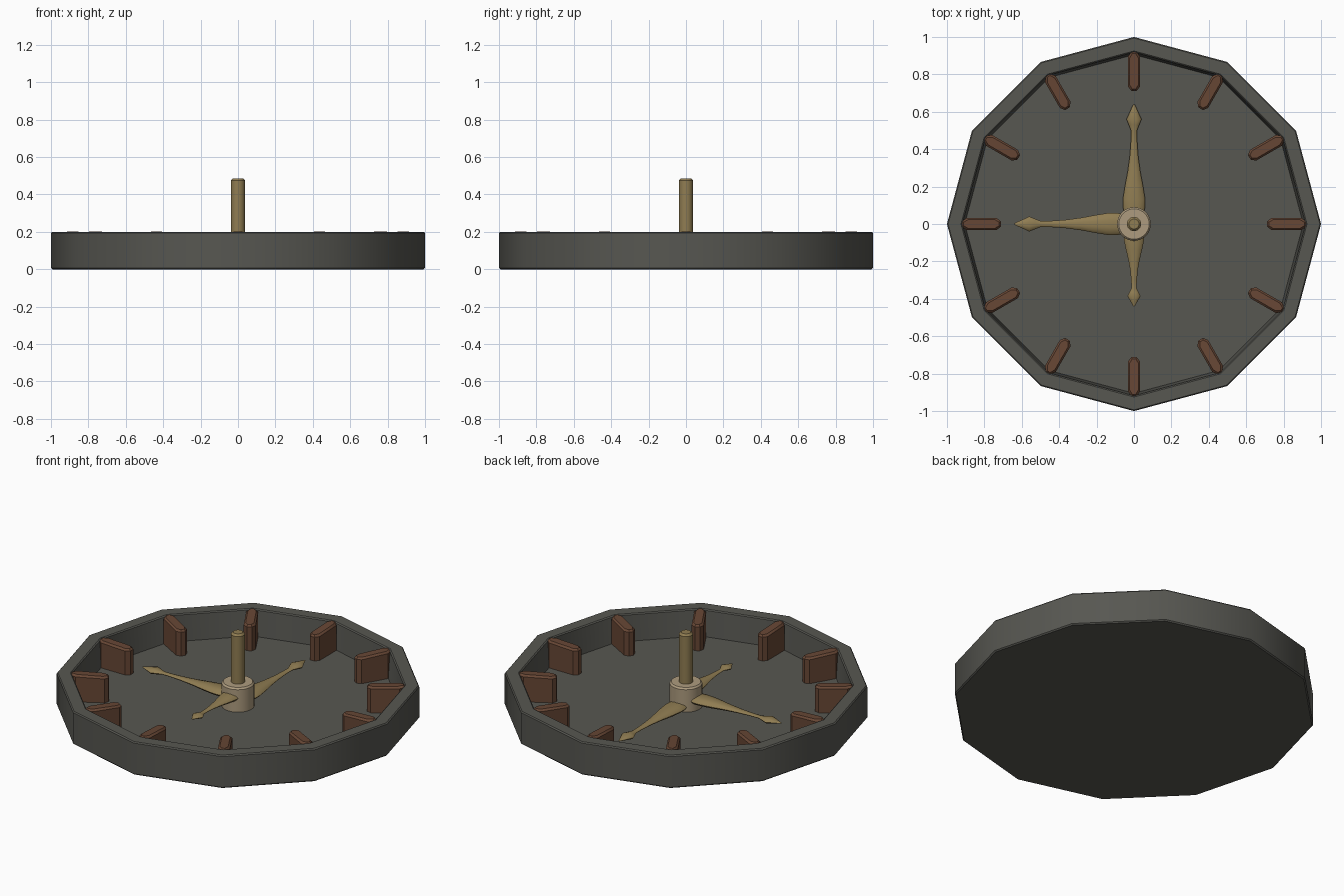
import bpy, bmesh, math
from mathutils import Matrix

if "Cube" in bpy.data.objects:
    bpy.data.objects.remove(bpy.data.objects["Cube"])


def material(name, rgb):
    m = bpy.data.materials.new(name)
    m.diffuse_color = (*rgb, 1)
    m.use_nodes = True
    m.node_tree.nodes["Principled BSDF"].inputs["Base Color"].default_value = m.diffuse_color
    return m


GREY = material("dark_grey", (0.095, 0.095, 0.083))
BROWN = material("brown", (0.135, 0.062, 0.035))
BRASS = material("brass", (0.28, 0.205, 0.085))
TAN = material("pale_tan", (0.42, 0.33, 0.21))


def finish(bm, name, mat, angle=35):
    bmesh.ops.recalc_face_normals(bm, faces=bm.faces)
    mesh = bpy.data.meshes.new(name)
    bm.to_mesh(mesh)
    bm.free()
    mesh.materials.append(mat)
    ob = bpy.data.objects.new(name, mesh)
    bpy.context.collection.objects.link(ob)
    bpy.ops.object.select_all(action='DESELECT')
    ob.select_set(True)
    bpy.context.view_layer.objects.active = ob
    bpy.ops.object.shade_smooth_by_angle(angle=math.radians(angle))
    return ob


def lathe(name, profile, sides, mat):
    """Revolve (radius, z) points about z; radius 0 closes to a point."""
    bm = bmesh.new()
    rings = []
    for r, z in profile:
        if r == 0:
            rings.append([bm.verts.new((0, 0, z))] * sides)
        else:
            rings.append([bm.verts.new((r * math.cos(math.tau * i / sides),
                                        r * math.sin(math.tau * i / sides), z))
                          for i in range(sides)])
    for a, b in zip(rings, rings[1:]):
        for i in range(sides):
            j = (i + 1) % sides
            bm.faces.new(list(dict.fromkeys((a[i], a[j], b[j], b[i]))))
    return finish(bm, name, mat)


# Twelve-sided dish with a raised rim
lathe("dish", [(0, 0), (0.993, 0), (1, 0.007), (1, 0.193), (0.994, 0.2),
               (0.925, 0.2), (0.918, 0.194), (0.905, 0.04), (0, 0.04)], 12, GREY)

# Central hub and pin
lathe("hub", [(0, 0.03), (0.09, 0.03), (0.09, 0.176), (0.081, 0.186), (0, 0.186)], 32, TAN)
lathe("pin", [(0, 0.15), (0.038, 0.15), (0.038, 0.474), (0.027, 0.486), (0, 0.486)], 24, BRASS)


def hour_marker(index):
    """Upright fin with chamfered ends, its top rising slightly outward."""
    bm = bmesh.new()
    outline = [(0.712, -0.014), (0.735, -0.033), (0.895, -0.033), (0.922, -0.012),
               (0.922, 0.012), (0.895, 0.033), (0.735, 0.033), (0.712, 0.014)]

    def ring(inset, z):
        return [bm.verts.new((0.817 + (x - 0.817) * (1 - inset / 0.105),
                              y * (1 - inset / 0.033),
                              z + (0.04 * (x - 0.817) if z > 0.1 else 0)))
                for x, y in outline]
    rings = [ring(0, 0.035), ring(0, 0.188), ring(0.010, 0.199)]
    for a, b in zip(rings, rings[1:]):
        for i in range(8):
            j = (i + 1) % 8
            bm.faces.new((a[i], a[j], b[j], b[i]))
    bm.faces.new(rings[0])
    bm.faces.new(rings[-1])
    bm.transform(Matrix.Rotation(math.tau * index / 12, 4, 'Z'))
    finish(bm, f"hour_marker_{index + 1}", BROWN, 30)


for k in range(12):
    hour_marker(k)

# Hand outline: (distance, half width)
HAND = [(0.04, 0.045), (0.09, 0.06), (0.13, 0.06), (0.20, 0.049), (0.28, 0.034), (0.36, 0.023),
        (0.44, 0.017), (0.50, 0.016), (0.53, 0.028), (0.56, 0.040), (0.60, 0.022), (0.64, 0.004)]


def hand(name, length, width, z, degrees):
    """Tapered spade-tipped hand with a rounded oval section."""
    bm = bmesh.new()
    sides = 10
    rings = []
    for r, w in HAND:
        w *= width
        t = min(w * 0.42, 0.022)
        rings.append([bm.verts.new((r * length / 0.64, w * math.cos(math.tau * i / sides),
                                    z + t * math.sin(math.tau * i / sides)))
                      for i in range(sides)])
    for a, b in zip(rings, rings[1:]):
        for i in range(sides):
            j = (i + 1) % sides
            bm.faces.new((a[i], a[j], b[j], b[i]))
    bm.faces.new(rings[0])
    bm.faces.new(rings[-1])
    bm.transform(Matrix.Rotation(math.radians(degrees), 4, 'Z'))
    finish(bm, name, BRASS, 45)


hand("minute_hand", 0.64, 1.0, 0.068, 90)
hand("second_hand", 0.64, 1.0, 0.102, 180)
hand("hour_hand", 0.44, 0.88, 0.124, 270)
